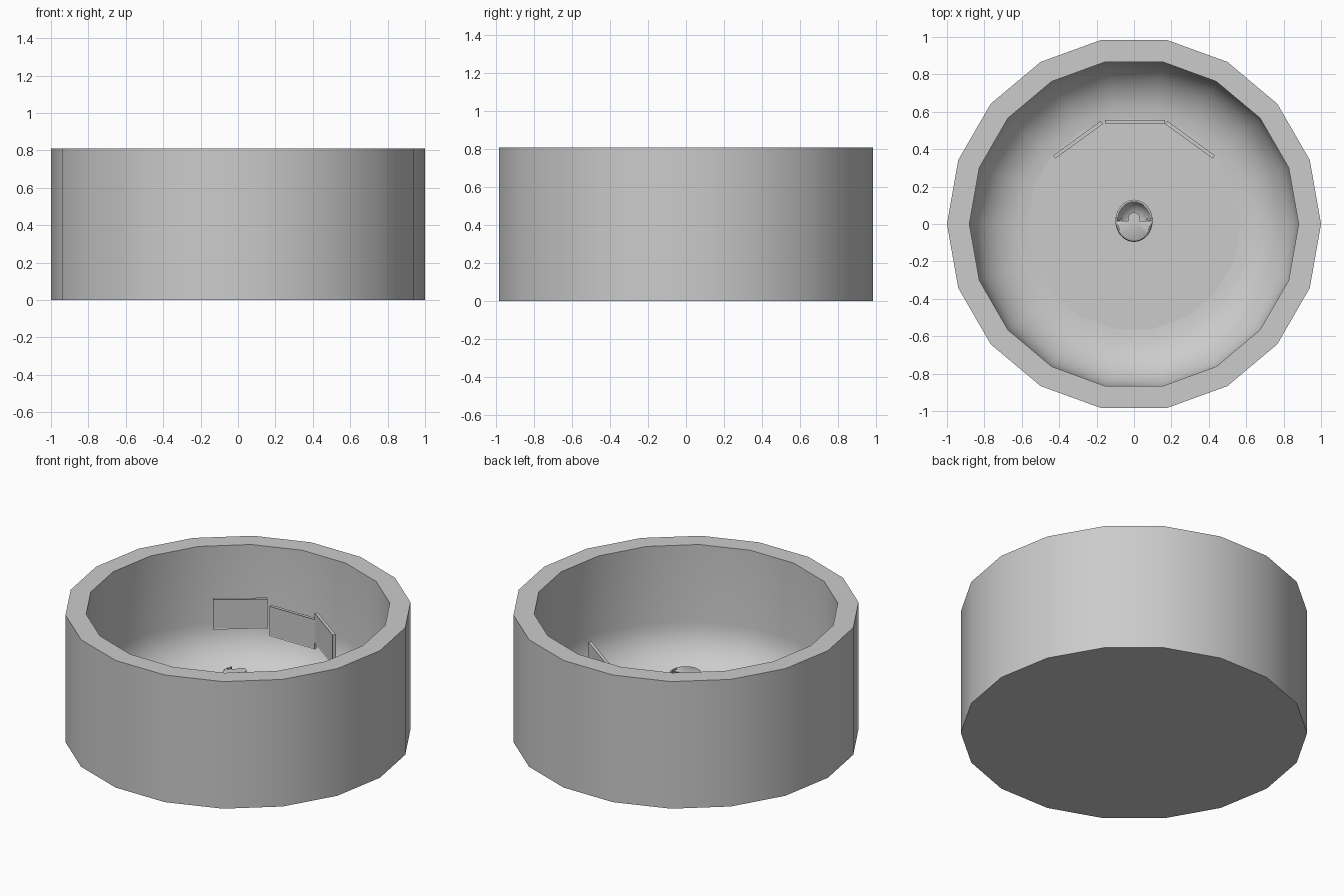
import bpy, bmesh, math
from mathutils import Matrix

if "Cube" in bpy.data.objects:
    bpy.data.objects.remove(bpy.data.objects["Cube"])

SIDES = 18
FLOOR = 0.03


def finish(name, bm, loc=(0, 0, 0), rot_z=0, smooth=True):
    bmesh.ops.recalc_face_normals(bm, faces=bm.faces)
    me = bpy.data.meshes.new(name)
    bm.to_mesh(me)
    bm.free()
    ob = bpy.data.objects.new(name, me)
    bpy.context.collection.objects.link(ob)
    ob.location = loc
    ob.rotation_euler.z = rot_z
    if smooth:
        bpy.ops.object.select_all(action='DESELECT')
        ob.select_set(True)
        bpy.context.view_layer.objects.active = ob
        bpy.ops.object.shade_smooth_by_angle(angle=math.radians(35))
    return ob


def revolve(profile, sides):
    """Revolve (radius, z) points; end rings are capped as flat polygons."""
    bm = bmesh.new()
    rings = [[bm.verts.new((r * math.cos(2 * math.pi * i / sides),
                            r * math.sin(2 * math.pi * i / sides), z))
              for i in range(sides)] for r, z in profile]
    for a, b in zip(rings, rings[1:]):
        for i in range(sides):
            j = (i + 1) % sides
            bm.faces.new((a[i], a[j], b[j], b[i]))
    bm.faces.new(rings[0])
    bm.faces.new(rings[-1])
    return bm


def box(name, size, loc, rot_z=0, frame=0):
    bm = bmesh.new()
    bmesh.ops.create_cube(bm, size=1, matrix=Matrix.Diagonal((*size, 1)))
    if frame:
        # recessed display on the side facing the seat
        bm.normal_update()
        front = [f for f in bm.faces if f.normal.y < -0.9]
        bmesh.ops.inset_region(bm, faces=front, thickness=frame, depth=-frame * 0.4)
    return finish(name, bm, loc, rot_z, smooth=False)


# round room: straight outside, inside rounding into a flat floor
profile = [(1, 0), (1, 0.81), (0.88, 0.81)]
for k in range(9):
    t = math.pi / 2 * k / 8
    profile.append((0.57 + 0.31 * math.cos(t), FLOOR + 0.29 * (1 - math.sin(t))))
room = finish("room_shell", revolve(profile, SIDES))
room.data.polygons[len(room.data.polygons) - 1].use_smooth = False

# three floating screens
box("screen_middle", (0.32, 0.02, 0.19), (0.005, 0.546, 0.485), 0, 0.006)
for side, label in ((-1, "left"), (1, "right")):
    box("screen_" + label, (0.315, 0.02, 0.19), (side * 0.3, 0.45, 0.527),
        -side * math.radians(36), 0.006)

# pod chair: round bowl seat with a flat-topped hood over the rear half
pod_profile = [(0.001, 0.16)]
for k in range(1, 7):
    t = math.pi / 2 * k / 6
    pod_profile.append((0.1 * math.sin(t), 0.26 - 0.1 * math.cos(t)))
pod_profile += [(0.1, 0.385), (0.097, 0.398), (0.088, 0.405), (0.001, 0.407)]
bm = revolve(pod_profile, 24)
cut = [f for f in bm.faces
       if f.calc_center_median().y > 1e-4 and f.calc_center_median().z > 0.265]
bmesh.ops.delete(bm, geom=cut, context='FACES')
bmesh.ops.scale(bm, vec=(1, 1.13, 1), verts=bm.verts)
pod = finish("chair_pod", bm, (0, 0.017, 0))
sol = pod.modifiers.new("thickness", 'SOLIDIFY')
sol.thickness = 0.01
sol.offset = -1

# hood tab, armrests and foot
finish("hood_tab", revolve([(0.032, 0.39), (0.032, 0.407)], 16), (0, 0.03, 0))
for side, label in ((-1, "left"), (1, "right")):
    box("armrest_" + label, (0.008, 0.035, 0.05), (side * 0.07, 0.015, 0.385))
finish("chair_foot", revolve([(0.07, 0), (0.07, 0.012), (0.02, 0.025), (0.02, 0.14)], 20),
       (0, 0.01, FLOOR))
